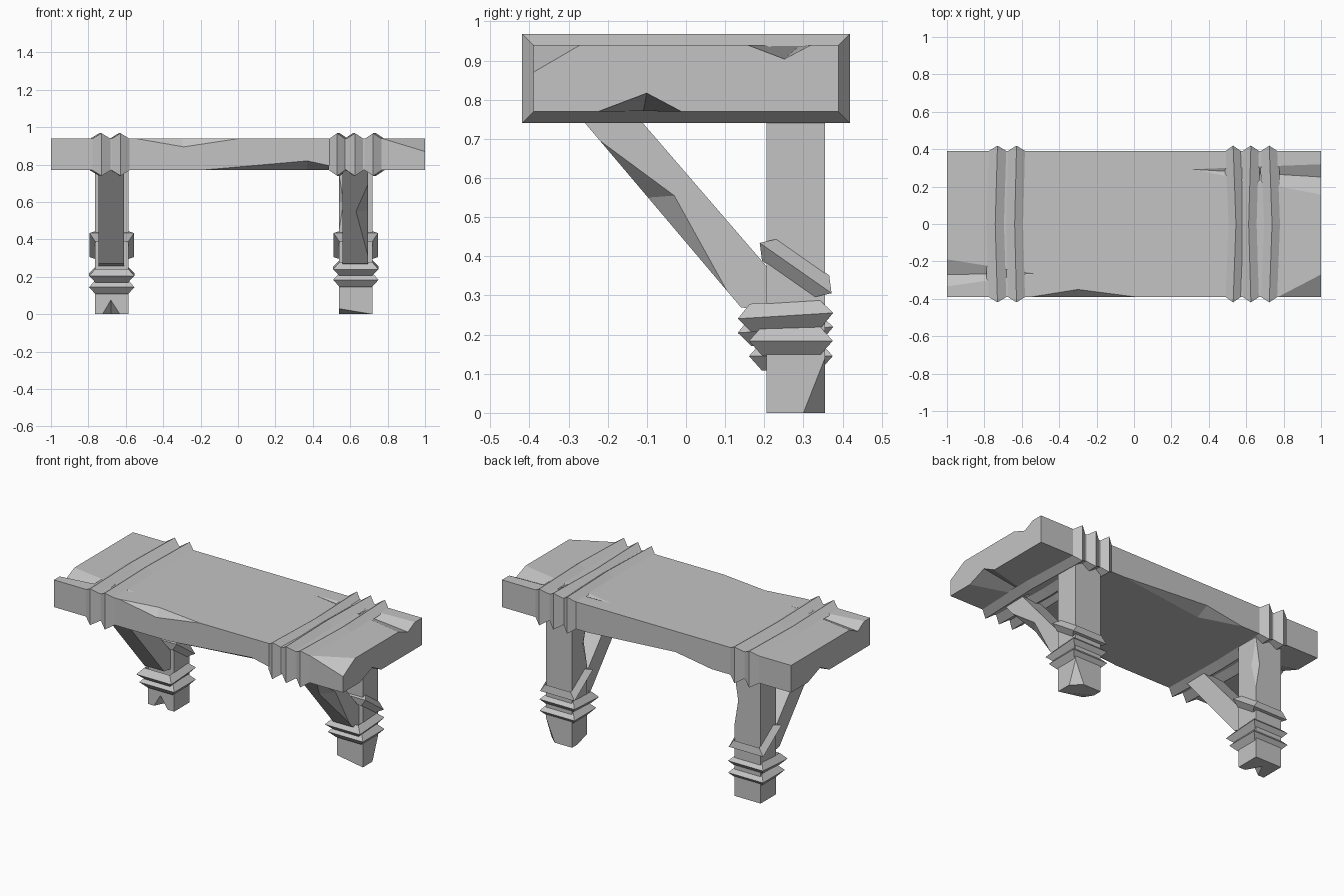
import bpy, bmesh, math
from mathutils import Matrix, Vector

if "Cube" in bpy.data.objects:
    bpy.data.objects.remove(bpy.data.objects["Cube"])

mat = bpy.data.materials.new("plain grey")
mat.diffuse_color = (0.55, 0.55, 0.55, 1)
mat.use_nodes = True
mat.node_tree.nodes["Principled BSDF"].inputs["Base Color"].default_value = mat.diffuse_color


def make(name, bm, matrix=Matrix()):
    bmesh.ops.recalc_face_normals(bm, faces=bm.faces)
    me = bpy.data.meshes.new(name)
    bm.to_mesh(me)
    bm.free()
    me.transform(matrix)
    me.materials.append(mat)
    ob = bpy.data.objects.new(name, me)
    bpy.context.collection.objects.link(ob)
    return ob


def hull(name, pts):
    bm = bmesh.new()
    for p in pts:
        bm.verts.new(p)
    bmesh.ops.convex_hull(bm, input=bm.verts[:])
    return make(name, bm)


def box(name, x0, x1, y0, y1, z0, z1):
    return hull(name, [(x, y, z) for x in (x0, x1) for y in (y0, y1) for z in (z0, z1)])


def chip(ob, *pts):
    """Knock a convex chip out of a part."""
    cutter = hull("chip_cutter", pts)
    cutter.hide_render = True
    mod = ob.modifiers.new("chip", 'BOOLEAN')
    mod.operation = 'DIFFERENCE'
    mod.solver = 'EXACT'
    mod.object = cutter
    bpy.context.view_layer.objects.active = ob
    bpy.ops.object.modifier_apply(modifier=mod.name)
    bpy.data.objects.remove(cutter)


def band(name, loc, hu, hv, out, hw, rot=Matrix(), bend=0.0):
    """Rectangular ring with a pointed outer ridge, closed on the inside."""
    bm = bmesh.new()
    rings = []
    for w, o in ((-hw, -0.004), (0, out), (hw, -0.004)):
        a, b = hu + o, hv + o
        rings.append([bm.verts.new(p) for p in (
            (a, -b, w), (a, 0, w + bend), (a, b, w),
            (-a, b, w), (-a, 0, w + bend), (-a, -b, w))])
    for r, s in zip(rings, rings[1:] + rings[:1]):
        for i in range(6):
            j = (i + 1) % 6
            bm.faces.new((r[i], r[j], s[j], s[i]))
    return make(name, bm, Matrix.Translation(loc) @ rot)


# plank with chipped edges and split ends
plank = box("plank", -1, 1, -0.39, 0.39, 0.77, 0.94)
chip(plank, (0.27, 0.295, 0.942), (1.02, 0.14, 0.945), (1.02, 0.33, 0.945), (1.02, 0.25, 0.903))
chip(plank, (-0.5, -0.265, 0.942), (-1.02, -0.175, 0.945), (-1.02, -0.345, 0.945), (-1.02, -0.27, 0.9))
chip(plank, (0.77, -0.39, 0.94), (1, -0.39, 0.87), (1, -0.27, 0.94), (1.1, -0.5, 1.0))
chip(plank, (-0.55, -0.39, 0.94), (0.01, -0.39, 0.94), (-0.29, -0.39, 0.895),
     (-0.3, -0.35, 0.94), (-0.3, -0.45, 1.0))
chip(plank, (-0.2, -0.39, 0.77), (0.6, -0.39, 0.77), (0.37, -0.39, 0.82),
     (0.37, -0.3, 0.77), (0.2, -0.45, 0.7))
chip(plank, (-0.45, 0.39, 0.77), (0.4, 0.39, 0.77), (-0.2, 0.39, 0.81),
     (-0.2, 0.31, 0.77), (-0.05, 0.45, 0.7))
for s in (1, -1):
    chip(plank, (s * 1.01, -0.24 * s, 0.765), (s * 1.01, 0, 0.765),
         (s * 1.01, -0.1 * s, 0.818), (s * 0.6, -0.11 * s, 0.765))

# wrapping bands around the plank
across = Matrix.Rotation(math.radians(90), 4, 'Y')
for i, (x, hw, bend) in enumerate(((-0.73, 0.055, -0.012), (-0.628, 0.053, -0.01),
                                   (0.53, 0.047, 0.015), (0.625, 0.05, -0.012),
                                   (0.723, 0.05, 0.015))):
    band(f"plank_band_{i + 1}", (x, 0, 0.854), 0.085, 0.39, 0.029, hw, across, bend)

# legs, diagonal braces and leg bands
parts = {}
for side, x, low, high in (("left", -0.675, 0.145, 0.212), ("right", 0.63, 0.184, 0.248)):
    parts[side] = box(f"{side}_leg", x - 0.09, x + 0.09, 0.205, 0.355, 0, 0.8)
    profile = ((-0.3, 0.79), (-0.153, 0.79), (0.205, 0.375), (0.26, 0.31), (0.26, 0.25), (0.14, 0.27))
    parts[side + "_brace"] = hull(f"{side}_brace", [(x + dx, y, z) for dx in (-0.07, 0.065) for y, z in profile])
    band(f"{side}_lower_band", (x, 0.268, low), 0.092, 0.078, 0.029, 0.037)
    band(f"{side}_middle_band", (x, 0.254, high), 0.092, 0.093, 0.029, 0.036,
         Matrix.Rotation(math.radians(3.5), 4, 'X'))
    band(f"{side}_upper_band", (x, 0.28, 0.37), 0.092, 0.085, 0.027, 0.034,
         Matrix.Rotation(math.radians(-35), 4, 'X'))

# chips on legs and brace
leg = parts["right"]
chip(leg, (0.72, 0.3, 0), (0.72, 0.355, 0.14), (0.66, 0.355, 0), (0.78, 0.42, -0.05))
chip(leg, (0.54, 0.205, 0.03), (0.72, 0.205, 0), (0.54, 0.3, 0), (0.5, 0.15, -0.05))
chip(leg, (0.54, 0.205, 0.75), (0.54, 0.205, 0.45), (0.565, 0.205, 0.6),
     (0.54, 0.25, 0.6), (0.5, 0.17, 0.6))
leg = parts["left"]
chip(leg, (-0.73, 0.2, -0.005), (-0.625, 0.2, -0.005), (-0.68, 0.2, 0.08), (-0.68, 0.3, -0.005))
chip(leg, (-0.585, 0.355, 0.76), (-0.585, 0.355, 0.45), (-0.61, 0.355, 0.6),
     (-0.585, 0.315, 0.6), (-0.55, 0.39, 0.6))
chip(parts["right_brace"], (0.695, -0.24, 0.71), (0.695, 0.11, 0.302), (0.695, -0.03, 0.555),
     (0.63, -0.098, 0.55), (0.73, -0.14, 0.47))
